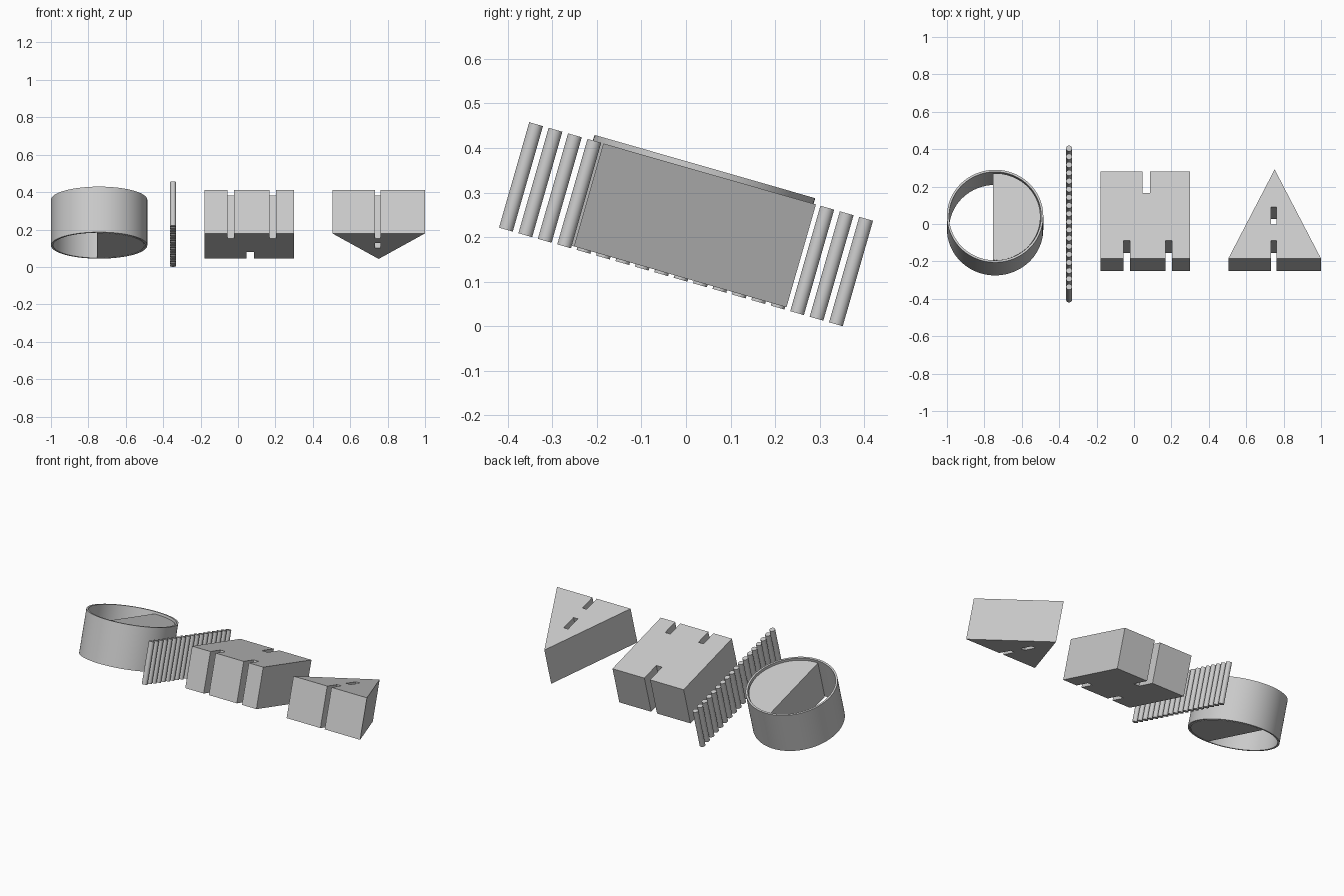
import bpy, bmesh
from math import radians, pi, cos, sin, acos
from mathutils import Matrix

if "Cube" in bpy.data.objects:
    bpy.data.objects.remove(bpy.data.objects["Cube"])

# One plain grey for everything
grey = bpy.data.materials.new("plain grey")
grey.use_nodes = True
grey.diffuse_color = (0.6, 0.6, 0.6, 1)
grey.node_tree.nodes["Principled BSDF"].inputs["Base Color"].default_value = grey.diffuse_color

# The whole set leans forward about the x axis
LEAN = Matrix.Translation((0, 0, 0.229)) @ Matrix.Rotation(radians(-16), 4, 'X')
BOTTOM, TOP = -0.117, 0.123


def prism(name, outline, low=BOTTOM, high=TOP):
    """Extrude a flat outline upwards in the leaning frame."""
    bm = bmesh.new()
    face = bm.faces.new([bm.verts.new((x, y, low)) for x, y in outline])
    new = bmesh.ops.extrude_face_region(bm, geom=[face])["geom"]
    bmesh.ops.translate(bm, vec=(0, 0, high - low),
                        verts=[g for g in new if isinstance(g, bmesh.types.BMVert)])
    return finish(name, bm)


def finish(name, bm, smooth=False):
    bmesh.ops.recalc_face_normals(bm, faces=bm.faces)
    bm.transform(LEAN)
    mesh = bpy.data.meshes.new(name)
    bm.to_mesh(mesh)
    bm.free()
    mesh.materials.append(grey)
    obj = bpy.data.objects.new(name, mesh)
    bpy.context.collection.objects.link(obj)
    if smooth:
        smooth_round(obj)
    return obj


def smooth_round(obj):
    bpy.ops.object.select_all(action='DESELECT')
    obj.select_set(True)
    bpy.context.view_layer.objects.active = obj
    bpy.ops.object.shade_smooth_by_angle(angle=radians(40))


def cut_slot(obj, x0, x1, y0, y1):
    """Cut a slot through the full height, then bake the result."""
    outline = [(x0, y0), (x1, y0), (x1, y1), (x0, y1)]
    cutter = prism("slot_cutter", outline, BOTTOM - 0.1, TOP + 0.1)
    mod = obj.modifiers.new("slot", 'BOOLEAN')
    mod.operation, mod.solver, mod.object = 'DIFFERENCE', 'EXACT', cutter
    graph = bpy.context.evaluated_depsgraph_get()
    baked = bpy.data.meshes.new_from_object(obj.evaluated_get(graph))
    obj.modifiers.clear()
    obj.data = baked
    bpy.data.objects.remove(cutter)


# Square block: two slots in the front, one in the back
front, back = -0.228, 0.256
block = prism("square_block", [(-0.18, front), (0.3, front), (0.3, back), (-0.18, back)])
for x in (-0.056, 0.168):
    cut_slot(block, x, x + 0.035, front - 0.1, front + 0.1)
cut_slot(block, 0.046, 0.085, back - 0.12, back + 0.1)

# Triangular block: one front slot and one hole
wedge = prism("triangular_block", [(0.504, front), (1, front), (0.752, 0.268)])
cut_slot(wedge, 0.732, 0.761, front - 0.1, front + 0.1)
cut_slot(wedge, 0.732, 0.761, -0.038, 0.06)

# Open ring
CX, CY, SEGMENTS = -0.7425, 0.005, 96
bm = bmesh.new()
corners = [(0.2575, BOTTOM), (0.2575, 0.136), (0.246, 0.136), (0.246, BOTTOM)]
loops = []
for i in range(SEGMENTS):
    a = 2 * pi * i / SEGMENTS
    loops.append([bm.verts.new((CX + r * cos(a), CY + r * sin(a), z)) for r, z in corners])
for i, loop in enumerate(loops):
    after = loops[(i + 1) % SEGMENTS]
    for j in range(4):
        k = (j + 1) % 4
        bm.faces.new((loop[j], after[j], after[k], loop[k]))
finish("ring", bm, smooth=True)

# Half disc block inside the ring
radius = 0.242
limit = acos(-0.0125 / radius)
arc = [limit * (2 * i / 48 - 1) for i in range(49)]
half = prism("half_round_block", [(CX + radius * cos(a), CY + radius * sin(a)) for a in arc])
smooth_round(half)

# Row of round rods
RODS = 18
bm = bmesh.new()
for i in range(RODS):
    y = 0.385 * (2 * i / (RODS - 1) - 1)
    bmesh.ops.create_cone(bm, cap_ends=True, segments=24, radius1=0.016, radius2=0.016,
                          depth=0.246, matrix=Matrix.Translation((-0.347, y, 0)))
finish("rod_row", bm, smooth=True)
